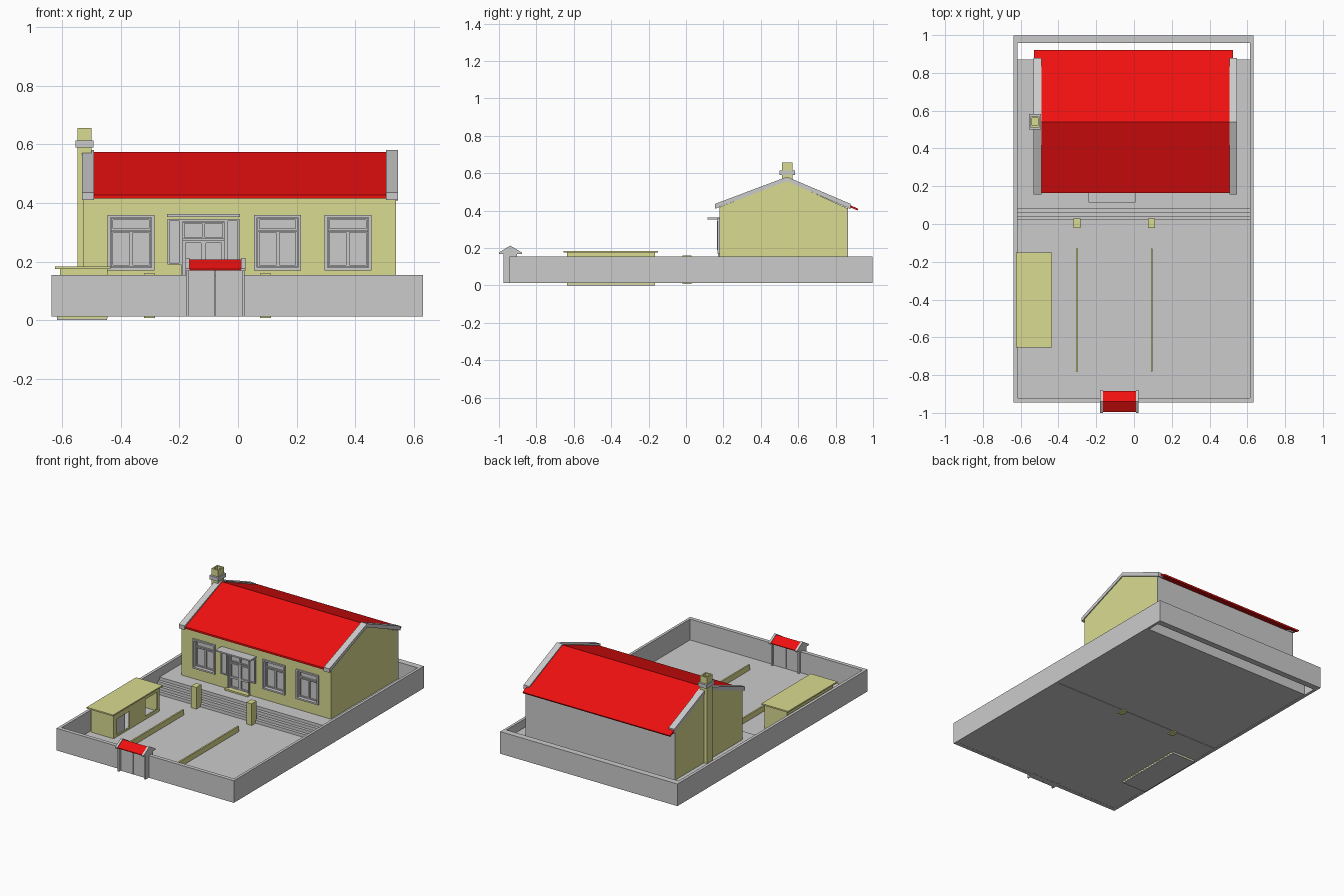
import bpy, bmesh


def material(name, rgb):
    m = bpy.data.materials.new(name)
    m.diffuse_color = (*rgb, 1)
    return m


YELLOW = material("cream_plaster", (0.70, 0.71, 0.28))
RED = material("red_roof", (0.87, 0.005, 0.005))


def prism(name, pts, x0, x1, mat=None):
    """Extrude a closed (y, z) profile from x0 to x1."""
    bm = bmesh.new()
    f = bm.faces.new([bm.verts.new((x0, y, z)) for y, z in pts])
    r = bmesh.ops.extrude_face_region(bm, geom=[f])
    bmesh.ops.translate(bm, vec=(x1 - x0, 0, 0),
                        verts=[v for v in r["geom"] if isinstance(v, bmesh.types.BMVert)])
    bmesh.ops.recalc_face_normals(bm, faces=bm.faces[:])
    me = bpy.data.meshes.new(name)
    bm.to_mesh(me)
    bm.free()
    if mat:
        me.materials.append(mat)
    ob = bpy.data.objects.new(name, me)
    bpy.context.collection.objects.link(ob)
    return ob


def box(name, x, y, z, mat=None):
    return prism(name, [(y[0], z[0]), (y[1], z[0]), (y[1], z[1]), (y[0], z[1])], *x, mat)


def cut(ob, x, y, z):
    """Cut a box-shaped opening out of an object."""
    c = box("cutter", x, y, z)
    c.hide_render = True
    m = ob.modifiers.new("opening", 'BOOLEAN')
    m.operation, m.solver, m.object = 'DIFFERENCE', 'EXACT', c
    with bpy.context.temp_override(object=ob, active_object=ob):
        bpy.ops.object.modifier_apply(modifier=m.name)
    bpy.data.objects.remove(c)


def frame(name, x, z, y, t=0.01):
    """Rectangular frame in the xz plane."""
    for i, xs in enumerate([(x[0], x[0] + t), (x[1] - t, x[1])]):
        box(f"{name}_stile_{i}", xs, y, z)
    for i, zs in enumerate([(z[0], z[0] + t), (z[1] - t, z[1])]):
        box(f"{name}_rail_{i}", (x[0] + t, x[1] - t), y, zs)


# Perimeter wall: plinth and upper course
for part, z in (("plinth", (0.012, 0.085)), ("upper", (0.085, 0.155))):
    ring = box(f"perimeter_wall_{part}", (-0.637, 0.632), (-0.945, 0.997), z)
    cut(ring, (-0.618, 0.615), (-0.92, 0.957), (-0.1, 0.3))

# Courtyard floor, raised terrace with steps
box("courtyard_floor", (-0.625, 0.622), (-0.93, 0.022), (0.013, 0.02))
prism("terrace_and_steps", [(0.02, 0.015), (0.02, 0.04), (0.04, 0.04), (0.04, 0.06), (0.06, 0.06),
                            (0.06, 0.08), (0.08, 0.08), (0.08, 0.1), (0.87, 0.1), (0.87, 0.015)],
      -0.62, 0.618)

# Garden kerbs and pillars beside the path
for i, x in enumerate((-0.302, 0.094)):
    box(f"path_kerb_{i}", (x - 0.005, x + 0.005), (-0.78, -0.13), (0.015, 0.055), YELLOW)
    box(f"pillar_{i}", (x - 0.019, x + 0.018), (-0.02, 0.03), (0.007, 0.16), YELLOW)

# House body with recessed openings
house = prism("house_body", [(0.178, 0.1), (0.861, 0.1), (0.861, 0.413), (0.54, 0.56), (0.178, 0.418)],
              -0.528, 0.54, YELLOW)
WIN = [(-0.445, -0.285), (0.055, 0.215), (0.295, 0.455)]
WZ = (0.17, 0.36)
for x in WIN:
    cut(house, x, (0.1, 0.205), WZ)
cut(house, (-0.195, -0.04), (0.1, 0.205), (0.105, 0.345))
box("back_wall_render", (-0.528, 0.54), (0.861, 0.867), (0.015, 0.413))

# Windows: outer frame, glass, transom and two casements
for i, x in enumerate(WIN):
    frame(f"window_{i}_surround", x, WZ, (0.168, 0.2))
    box(f"window_{i}_glass", x, (0.195, 0.205), WZ)
    inner = (x[0] + 0.012, x[1] - 0.012)
    mid = sum(x) / 2
    frame(f"window_{i}_transom", inner, (0.307, 0.348), (0.187, 0.196), 0.006)
    for j, xs in enumerate([(inner[0], mid), (mid, inner[1])]):
        frame(f"window_{i}_casement_{j}", xs, (0.182, 0.305), (0.187, 0.196), 0.006)

# Double door with fanlights and side lights
box("door_panel", (-0.195, -0.04), (0.195, 0.205), (0.105, 0.345))
frame("door_surround", (-0.195, -0.04), (0.1, 0.345), (0.17, 0.2), 0.008)
for i, x in enumerate([(-0.187, -0.1175), (-0.1175, -0.048)]):
    frame(f"door_fanlight_{i}", x, (0.277, 0.335), (0.186, 0.196), 0.005)
    frame(f"door_leaf_{i}", x, (0.108, 0.272), (0.186, 0.196), 0.008)
    box(f"door_lock_rail_{i}", (x[0] + 0.008, x[1] - 0.008), (0.186, 0.196), (0.17, 0.182))
for i, x in enumerate([(-0.24, -0.195), (-0.04, 0.005)]):
    box(f"side_light_{i}", x, (0.172, 0.18), (0.19, 0.345))
    frame(f"side_light_frame_{i}", x, (0.19, 0.345), (0.165, 0.173), 0.006)
box("door_canopy", (-0.242, 0.007), (0.115, 0.18), (0.353, 0.362))
box("door_step", (-0.2, -0.035), (0.15, 0.178), (0.1, 0.11), YELLOW)

# Roof slopes and gable copings
prism("roof_front", [(0.163, 0.415), (0.163, 0.427), (0.54, 0.575), (0.54, 0.562)], -0.495, 0.51, RED)
prism("roof_back", [(0.54, 0.562), (0.54, 0.575), (0.921, 0.41), (0.917, 0.401)], -0.53, 0.525, RED)
for side, x in (("left", (-0.532, -0.491)), ("right", (0.505, 0.546))):
    prism(f"gable_coping_{side}", [(0.155, 0.41), (0.155, 0.436), (0.54, 0.581),
                                   (0.88, 0.436), (0.88, 0.408), (0.54, 0.558)], *x)

# Chimney with band and open flue
chimney = box("chimney", (-0.548, -0.5), (0.512, 0.57), (0.1, 0.657), YELLOW)
cut(chimney, (-0.54, -0.508), (0.521, 0.561), (0.6, 0.7))
band = box("chimney_band", (-0.555, -0.493), (0.499, 0.583), (0.59, 0.614))
cut(band, (-0.547, -0.501), (0.513, 0.569), (0.5, 0.7))

# Shed: hollow body, door and window openings, flat roof
shed = box("shed_body", (-0.608, -0.446), (-0.635, -0.165), (0.006, 0.176), YELLOW)
cut(shed, (-0.6, -0.455), (-0.627, -0.173), (0.015, 0.168))
cut(shed, (-0.5, -0.4), (-0.6, -0.47), (0.03, 0.135))
cut(shed, (-0.5, -0.4), (-0.31, -0.185), (0.04, 0.15))
box("shed_door", (-0.458, -0.453), (-0.6, -0.51), (0.03, 0.135))
box("shed_roof", (-0.625, -0.435), (-0.655, -0.15), (0.175, 0.184), YELLOW)
box("shed_floor", (-0.618, -0.447), (-0.635, -0.165), (0.0, 0.015))

# Entrance gate: side walls, leaves, small pitched roof with copings
for side, x in (("left", -0.172), ("right", 0.018)):
    box(f"gate_post_{side}", (x - 0.005, x + 0.005), (-0.977, -0.903), (0.012, 0.175))
    prism(f"gate_coping_{side}", [(-1.0, 0.168), (-1.0, 0.176), (-0.94, 0.213), (-0.878, 0.176),
                                  (-0.878, 0.168)], x - 0.007, x + 0.007)
for i, x in enumerate([(-0.167, -0.078), (-0.076, 0.013)]):
    box(f"gate_leaf_{i}", x, (-0.96, -0.915), (0.012, 0.175))
prism("gate_roof", [(-0.995, 0.17), (-0.995, 0.175), (-0.94, 0.208), (-0.883, 0.175), (-0.883, 0.17)],
      -0.165, 0.011, RED)
